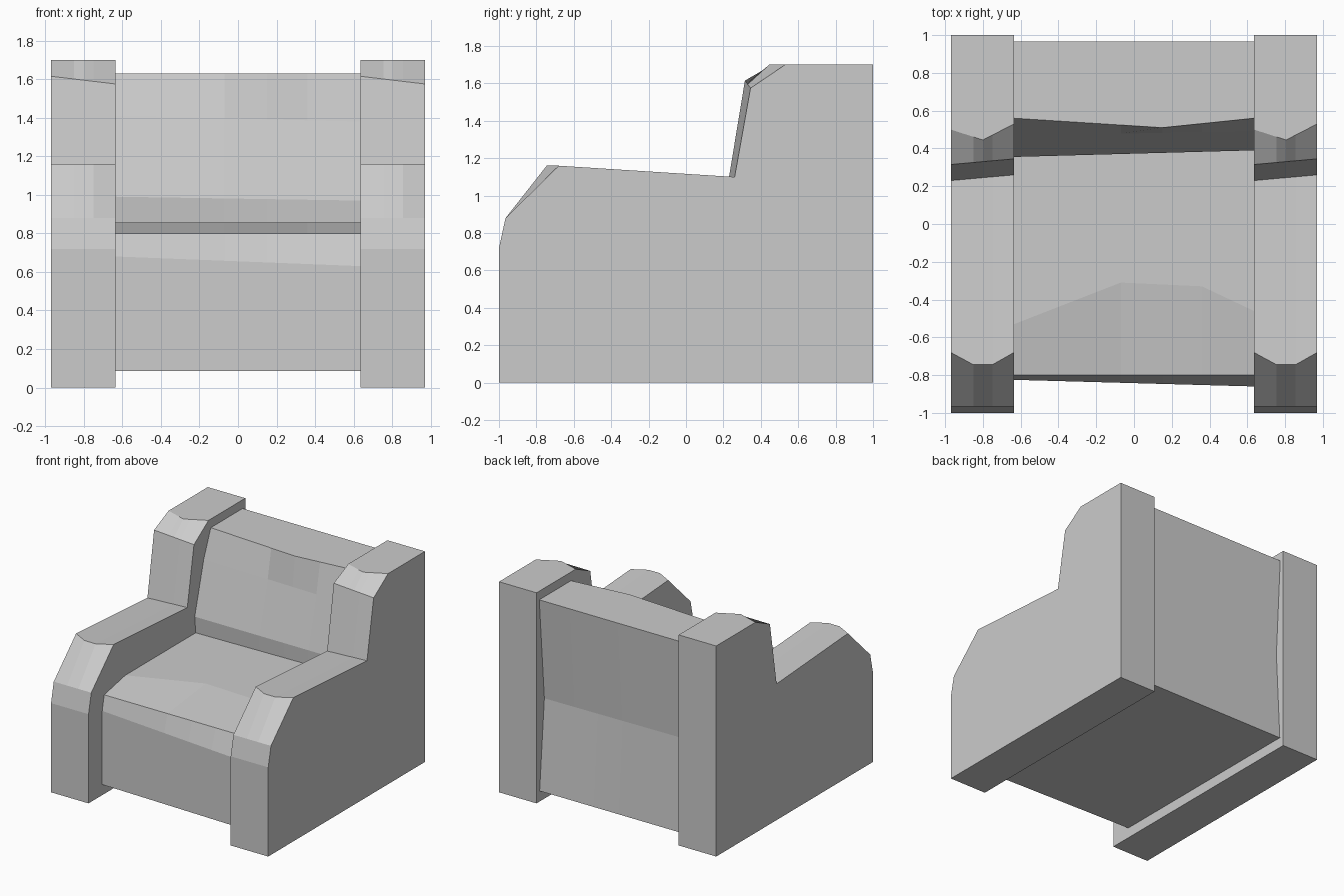
import bpy, bmesh
from mathutils import Vector

if "Cube" in bpy.data.objects:
    bpy.data.objects.remove(bpy.data.objects["Cube"])

# Single upholstery colour
fabric = bpy.data.materials.new("grey_fabric")
fabric.use_nodes = True
grey = (0.6, 0.6, 0.6, 1)
fabric.diffuse_color = grey
fabric.node_tree.nodes["Principled BSDF"].inputs["Base Color"].default_value = grey


def sample(rail, x):
    """Point of a rail [(x, y, z), ...] at x; a rail of one point is constant."""
    for a, b in zip(rail, rail[1:]):
        if a[0] <= x <= b[0]:
            return Vector(a).lerp(Vector(b), (x - a[0]) / (b[0] - a[0]))
    return Vector((x, rail[0][1], rail[0][2]))


def loft(name, rails, stations, offset=0.0):
    """Skin a closed loop of rails across the given x stations, with flat end caps."""
    bm = bmesh.new()
    rings = [[bm.verts.new(sample(r, x)) for r in rails] for x in stations]
    n = len(rails)
    for a, b in zip(rings, rings[1:]):
        for i in range(n):
            j = (i + 1) % n
            bm.faces.new((a[i], a[j], b[j], b[i]))
    bm.faces.new(rings[0])
    bm.faces.new(rings[-1])
    bmesh.ops.recalc_face_normals(bm, faces=bm.faces)
    mesh = bpy.data.meshes.new(name)
    bm.to_mesh(mesh)
    bm.free()
    mesh.materials.append(fabric)
    obj = bpy.data.objects.new(name, mesh)
    obj.location.x = offset
    bpy.context.collection.objects.link(obj)
    return obj


# Winged arm, described from its own left face (x = 0) to its right face (x = W)
W = 0.335
arm_rails = [
    [(0, -1, 0)],
    [(0, -1, 0.72)],
    [(0, -0.965, 0.88)],
    [(0, -0.68, 1.16), (0.12, -0.745, 1.16), (0.22, -0.745, 1.16), (W, -0.68, 1.16)],
    [(0, 0.23, 1.10), (W, 0.26, 1.10)],
    [(0, 0.315, 1.615), (W, 0.345, 1.575)],
    [(0, 0.50, 1.70), (0.17, 0.445, 1.70), (W, 0.53, 1.70)],
    [(0, 1, 1.70)],
    [(0, 1, 0)],
]
for name, x in (("right_arm", -0.97), ("left_arm", 0.635)):
    loft(name, arm_rails, (0, 0.12, 0.17, 0.22, W), x)

# Seat and backrest between the arms
S = 0.635
body_rails = [
    [(-S, -0.825, 0.085), (S, -0.86, 0.085)],
    [(-S, -0.825, 0.68), (S, -0.86, 0.63)],
    [(-S, -0.80, 0.80)],
    [(-S, -0.53, 0.855), (-0.07, -0.31, 0.855), (0.36, -0.33, 0.855), (S, -0.46, 0.855)],
    [(-S, 0.367, 0.855), (S, 0.395, 0.855)],
    [(-S, 0.355, 0.99), (S, 0.39, 0.97)],
    [(-S, 0.47, 1.41), (S, 0.49, 1.38)],
    [(-S, 0.56, 1.63), (0.15, 0.51, 1.63), (S, 0.56, 1.63)],
    [(-S, 0.965, 1.63)],
    [(-S, 0.92, 0.83), (S, 0.90, 0.81)],
    [(-S, 0.96, 0.085)],
]
loft("seat_and_backrest", body_rails, (-S, -0.07, 0.15, 0.36, S))
